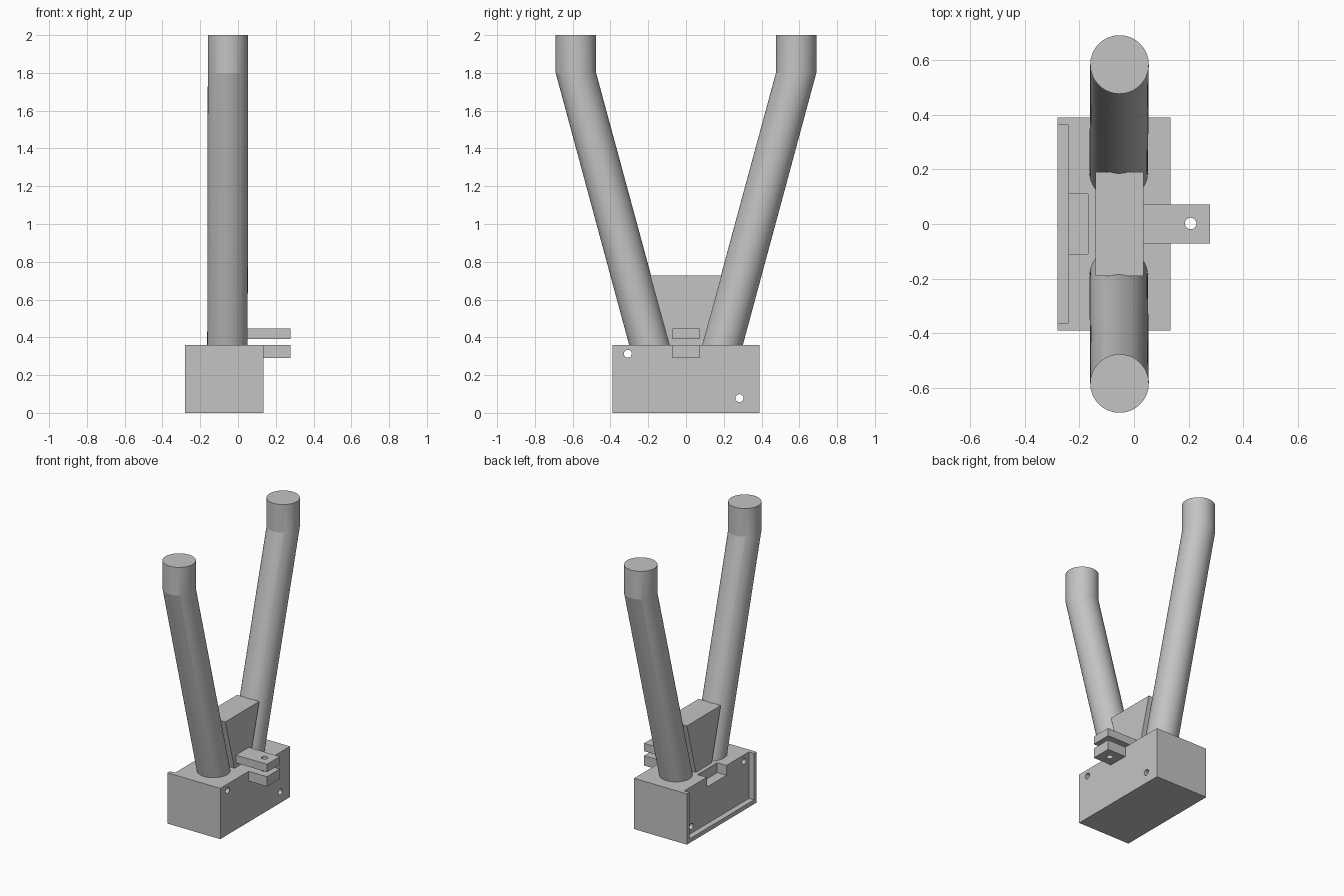
import bpy, math

cube = bpy.data.objects.get("Cube")
if cube:
    bpy.data.objects.remove(cube, do_unlink=True)

grey = bpy.data.materials.new("plain grey")
grey.use_nodes = True
colour = (0.55, 0.55, 0.55, 1)
grey.diffuse_color = colour
grey.node_tree.nodes["Principled BSDF"].inputs["Base Color"].default_value = colour


def box(name, x, y, z):
    """Box spanning the (low, high) pairs x, y and z."""
    spans = (x, y, z)
    bpy.ops.mesh.primitive_cube_add(size=1, location=[sum(s) / 2 for s in spans])
    ob = bpy.context.object
    ob.name = name
    ob.scale = [s[1] - s[0] for s in spans]
    bpy.ops.object.transform_apply(location=True, scale=True)
    ob.data.materials.append(grey)
    return ob


def drill(name, location, depth, rotation=(0, 0, 0)):
    """Round cutter for a bolt hole."""
    bpy.ops.mesh.primitive_cylinder_add(vertices=32, radius=0.021, depth=depth,
                                        location=location, rotation=rotation)
    ob = bpy.context.object
    ob.name = name
    ob.data.materials.append(grey)
    return ob


def cut(ob, cutters):
    """Subtract the cutters, then remove them."""
    bpy.context.view_layer.objects.active = ob
    for cutter in cutters:
        cutter.hide_render = True
        mod = ob.modifiers.new("cut", "BOOLEAN")
        mod.operation = "DIFFERENCE"
        mod.solver = "EXACT"
        mod.object = cutter
        bpy.ops.object.modifier_apply(modifier=mod.name)
        bpy.data.objects.remove(cutter, do_unlink=True)


def loft(name, rings):
    """Closed solid through rings of equal point count, bottom to top."""
    n = len(rings[0])
    verts = [p for ring in rings for p in ring]
    faces = [tuple(reversed(range(n))), tuple(range(len(verts) - n, len(verts)))]
    for r in range(len(rings) - 1):
        for i in range(n):
            a, b = r * n + i, r * n + (i + 1) % n
            faces.append((a, b, b + n, a + n))
    mesh = bpy.data.meshes.new(name)
    mesh.from_pydata(verts, [], faces)
    mesh.materials.append(grey)
    ob = bpy.data.objects.new(name, mesh)
    bpy.context.collection.objects.link(ob)
    return ob


# Base block with an open-topped recess, a notch and two bolt holes
base = box("base_block", (-0.28, 0.134), (-0.39, 0.39), (0, 0.36))
sideways = (0, math.pi / 2, 0)
cut(base, [
    box("recess_cutter", (-0.4, -0.24), (-0.362, 0.362), (0.03, 0.5)),
    box("notch_cutter", (-0.3, -0.168), (-0.11, 0.11), (0.29, 0.5)),
    drill("upper_hole_cutter", (0, -0.308, 0.313), 1, sideways),
    drill("lower_hole_cutter", (0, 0.283, 0.078), 1, sideways),
])

# Clamp lugs sharing one vertical bolt hole
for name, x0, z in (("lower_lug", 0.12, (0.29, 0.36)), ("upper_lug", 0.02, (0.392, 0.448))):
    lug = box(name, (x0, 0.278), (-0.072, 0.072), z)
    cut(lug, [drill("lug_hole_cutter", (0.207, 0.002, 0.37), 0.5)])

# Web between the posts, widening upward along their inner sides
web_rings = [[(-0.14, -h, z), (0.034, -h, z), (0.034, h, z), (-0.14, h, z)]
             for h, z in ((0.08, 0.33), (0.19, 0.728))]
loft("web", web_rings)

# Two splayed round posts with upright tips
for name, side in (("front_post", -1), ("back_post", 1)):
    rings = []
    for x, y, z, ry in ((-0.056, 0.185, 0.33, 0.108), (-0.053, 0.583, 1.8, 0.107),
                        (-0.053, 0.583, 2.0, 0.107)):
        rings.append([(x + 0.107 * math.cos(a), side * y + ry * math.sin(a), z)
                      for a in (math.tau * i / 64 for i in range(64))])
    post = loft(name, rings)
    bpy.ops.object.select_all(action="DESELECT")
    post.select_set(True)
    bpy.context.view_layer.objects.active = post
    bpy.ops.object.shade_smooth_by_angle(angle=math.radians(12))
